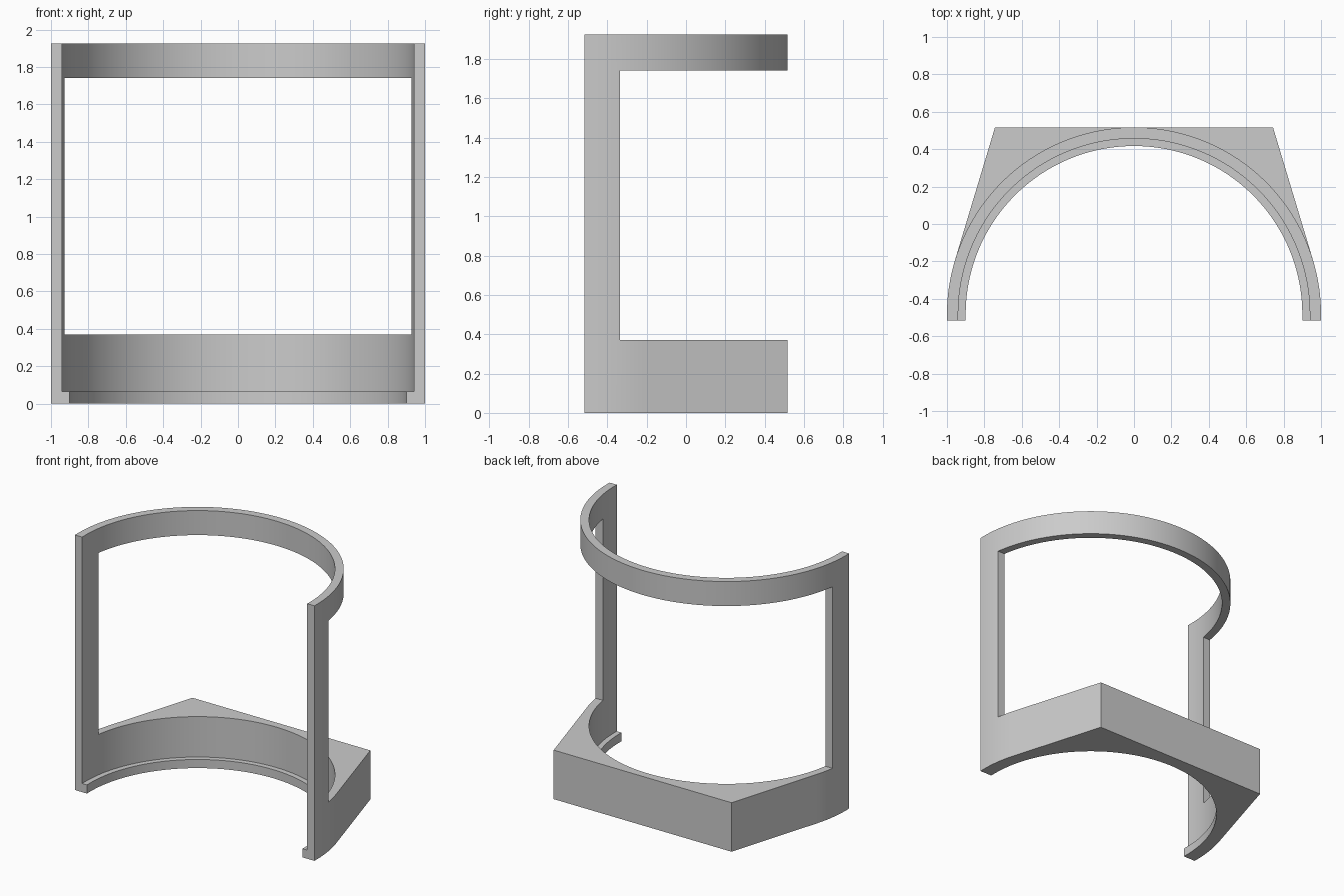
import bpy, bmesh
from math import sin, cos, asin, acos, atan2, hypot, pi, radians

if "Cube" in bpy.data.objects:
    bpy.data.objects.remove(bpy.data.objects["Cube"])

CY, Y_END = -0.483, -0.517             # arc centre and straight front ends
R_LIP, R_IN, R_OUT = 0.90, 0.94, 1.0
Z_LIP, Z_BASE, Z_RING, Z_TOP = 0.065, 0.37, 1.74, 1.925
Y_WIN = 0.148                          # post depth behind the arc centre
CORNER = atan2(1.0, 0.743)             # direction of the base's rear corners
TANGENT = CORNER - acos(1 / hypot(1.0, 0.743))   # where base sides leave the arc
A_WIN = asin(Y_WIN / R_OUT)

# Angle stations for the right half, mirrored to the left half
def steps(a, b, n):
    return [a + (b - a) * i / n for i in range(n)]

half = (steps(0, A_WIN, 4) + steps(A_WIN, TANGENT, 4)
        + steps(TANGENT, CORNER, 18) + steps(CORNER, pi / 2, 18))
angles = half + [pi / 2] + [pi - a for a in reversed(half)]
WIN = 4 + 1                            # station index of the post edge
N = len(angles) + 2                    # plus one straight end on each side


def point(i, kind):
    """Plan position at a station for lip, inner, outer or base edge."""
    radius = {"lip": R_LIP, "inner": R_IN, "outer": R_OUT, "base": R_OUT}[kind]
    if i in (0, N - 1):
        return (radius if i == 0 else -radius, Y_END)
    a = angles[i - 1]
    m = min(a, pi - a)                 # mirrored angle
    if i in (WIN, N - 1 - WIN):        # post edges are cut square to y
        m = asin(Y_WIN / radius)
    elif kind == "base" and m > TANGENT:
        radius = 1 / cos(m - TANGENT) if m < CORNER else 1 / sin(m)
    x = radius * cos(m)
    return (x if a <= pi / 2 else -x, CY + radius * sin(m))


bm = bmesh.new()


def quad(*corners):
    """Each corner is (station, edge kind, height)."""
    bm.faces.new([bm.verts.new((*point(i, k), z)) for i, k, z in corners])


def wall(i, kind, z0, z1):
    quad((i, kind, z0), (i + 1, kind, z0), (i + 1, kind, z1), (i, kind, z1))


def shelf(i, inner, outer, z):
    quad((i, inner, z), (i + 1, inner, z), (i + 1, outer, z), (i, outer, z))


def end_cap(i, inner, z0, z1):
    quad((i, inner, z0), (i, "outer", z0), (i, "outer", z1), (i, inner, z1))


for i in range(N - 1):
    # Base with inner lip
    shelf(i, "lip", "base", 0)
    wall(i, "lip", 0, Z_LIP)
    shelf(i, "lip", "inner", Z_LIP)
    wall(i, "inner", Z_LIP, Z_BASE)
    wall(i, "base", 0, Z_LIP)
    wall(i, "base", Z_LIP, Z_BASE)
    # Posts at both ends, open window between
    if i < WIN or i >= N - 1 - WIN:
        wall(i, "inner", Z_BASE, Z_RING)
        wall(i, "outer", Z_BASE, Z_RING)
    else:
        shelf(i, "inner", "base", Z_BASE)
        shelf(i, "inner", "outer", Z_RING)
    # Top ring
    wall(i, "inner", Z_RING, Z_TOP)
    wall(i, "outer", Z_RING, Z_TOP)
    shelf(i, "inner", "outer", Z_TOP)

# Front ends and window jambs
for i in (0, N - 1):
    quad((i, "lip", 0), (i, "outer", 0), (i, "outer", Z_LIP),
         (i, "inner", Z_LIP), (i, "lip", Z_LIP))
    for z0, z1 in ((Z_LIP, Z_BASE), (Z_BASE, Z_RING), (Z_RING, Z_TOP)):
        end_cap(i, "inner", z0, z1)
for i in (WIN, N - 1 - WIN):
    end_cap(i, "inner", Z_BASE, Z_RING)

bmesh.ops.remove_doubles(bm, verts=bm.verts, dist=1e-5)
bmesh.ops.recalc_face_normals(bm, faces=bm.faces)
mesh = bpy.data.meshes.new("curved_frame")
bm.to_mesh(mesh)
bm.free()

grey = bpy.data.materials.new("light grey")
grey.diffuse_color = (0.6, 0.6, 0.6, 1)
grey.use_nodes = True
grey.node_tree.nodes["Principled BSDF"].inputs["Base Color"].default_value = grey.diffuse_color
mesh.materials.append(grey)
frame = bpy.data.objects.new("curved_frame", mesh)
bpy.context.collection.objects.link(frame)
bpy.context.view_layer.objects.active = frame
frame.select_set(True)
bpy.ops.object.shade_smooth_by_angle(angle=radians(12))
